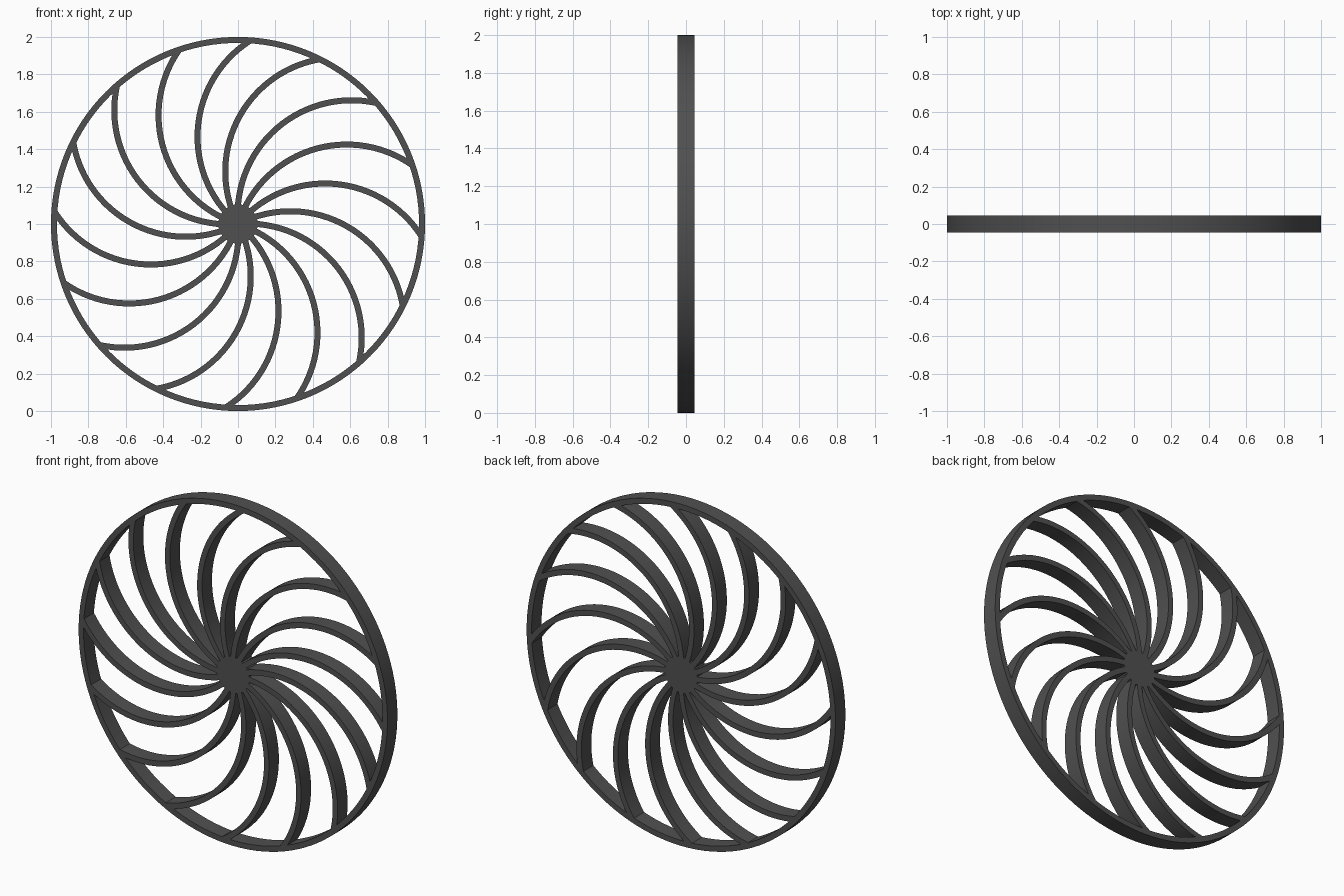
import bpy, bmesh
from math import sin, cos, pi, radians, atan2, hypot

if "Cube" in bpy.data.objects:
    bpy.data.objects.remove(bpy.data.objects["Cube"])

HALF = 0.046      # half depth of the wheel
W = 0.016         # half width of spokes
SPOKES = 16

dark = bpy.data.materials.new("dark_metal")
dark.diffuse_color = (0.08, 0.08, 0.08, 1)
dark.use_nodes = True
dark.node_tree.nodes["Principled BSDF"].inputs["Base Color"].default_value = dark.diffuse_color


def make_object(name, bm):
    bmesh.ops.recalc_face_normals(bm, faces=bm.faces)
    mesh = bpy.data.meshes.new(name)
    bm.to_mesh(mesh)
    bm.free()
    obj = bpy.data.objects.new(name, mesh)
    obj.location.z = 1
    bpy.context.collection.objects.link(obj)
    mesh.materials.append(dark)
    bpy.ops.object.select_all(action='DESELECT')
    obj.select_set(True)
    bpy.context.view_layer.objects.active = obj
    bpy.ops.object.shade_smooth_by_angle(angle=radians(30))
    return obj


def sweep(name, pairs, closed):
    """Rectangular section strip through pairs of (x, z) edge points."""
    bm = bmesh.new()
    rings = [[bm.verts.new((p[0], y, p[1]))
              for p, y in ((a, -HALF), (b, -HALF), (b, HALF), (a, HALF))]
             for a, b in pairs]
    n = len(rings)
    for i in range(n if closed else n - 1):
        r, s = rings[i], rings[(i + 1) % n]
        for j in range(4):
            k = (j + 1) % 4
            bm.faces.new((r[j], r[k], s[k], s[j]))
    if not closed:
        bm.faces.new(rings[0])
        bm.faces.new(rings[-1])
    return make_object(name, bm)


# Outer rim
N = 128
circle = [(cos(2 * pi * i / N), sin(2 * pi * i / N)) for i in range(N)]
sweep("rim", [((c, s), (c * 0.968, s * 0.968)) for c, s in circle], True)

# Hub disc, flush with the spokes
bm = bmesh.new()
front = [bm.verts.new((0.105 * cos(2 * pi * i / 64), -HALF, 0.105 * sin(2 * pi * i / 64)))
         for i in range(64)]
disc = bm.faces.new(front)
ext = bmesh.ops.extrude_face_region(bm, geom=[disc], use_keep_orig=True)
bmesh.ops.translate(bm, vec=(0, 2 * HALF, 0),
                    verts=[v for v in ext["geom"] if isinstance(v, bmesh.types.BMVert)])
make_object("hub", bm)

# Curved spokes: circular arcs from the centre to the rim
CX, CZ = 0.4925, -0.36
R = hypot(CX, CZ)
A0, A1 = atan2(-CZ, -CX) - 0.13, atan2(-CZ, CX) + 0.005
SEG = 28
for i in range(SPOKES):
    t = radians(-4 + i * 360 / SPOKES)
    pairs = []
    for j in range(SEG + 1):
        a = A0 + (A1 - A0) * j / SEG
        pair = []
        for r in (R + W, R - W):
            x, z = CX + r * cos(a), CZ + r * sin(a)
            pair.append((x * cos(t) - z * sin(t), x * sin(t) + z * cos(t)))
        pairs.append(pair)
    sweep(f"spoke_{i + 1:02d}", pairs, False)
